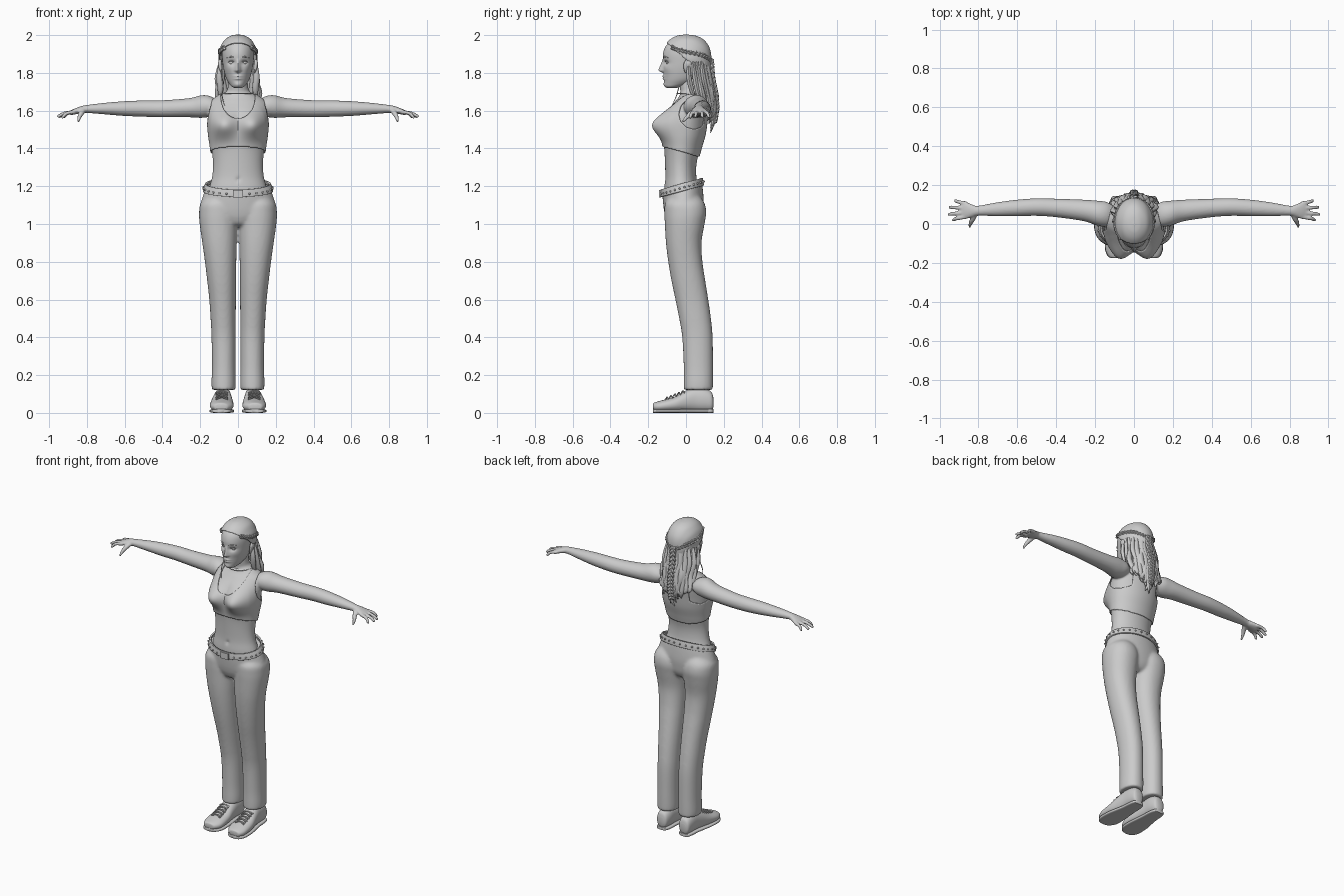
import bpy, bmesh, math, random
from mathutils import Vector

if "Cube" in bpy.data.objects:
    bpy.data.objects.remove(bpy.data.objects["Cube"])

random.seed(4)
exp = math.exp


def clamp(v):
    return max(0.0, min(1.0, v))


def spline(rows, k):
    """Catmull-Rom interpolation of a list of equal-length tuples."""
    p = [rows[0]] + list(rows) + [rows[-1]]
    out = []
    for i in range(1, len(p) - 2):
        for j in range(k):
            t = j / k
            out.append([0.5 * (2 * b + (c - a) * t + (2 * a - 5 * b + 4 * c - d) * t * t
                               + (3 * b - a - 3 * c + d) * t ** 3)
                        for a, b, c, d in zip(p[i - 1], p[i], p[i + 1], p[i + 2])])
    return out + [list(rows[-1])]


def skin(bm, rings, keep=None, caps=True):
    """Bridge rings of points into a tube, optionally keeping only some faces."""
    vs = [[bm.verts.new(c) for c in r] for r in rings]
    n = len(vs[0])
    for a, b in zip(vs, vs[1:]):
        for j in range(n):
            q = (a[j], a[(j + 1) % n], b[(j + 1) % n], b[j])
            if keep is None or all(keep(*v.co) for v in q):
                bm.faces.new(q)
    if caps:
        bm.faces.new(vs[0][::-1])
        bm.faces.new(vs[-1])
    if keep:
        bmesh.ops.delete(bm, geom=[v for r in vs for v in r if not v.link_faces], context='VERTS')
        for _ in range(5):  # even out the trimmed border
            new = {}
            for v in bm.verts:
                nb = [e.other_vert(v).co for e in v.link_edges if e.is_boundary]
                if len(nb) == 2:
                    new[v] = v.co * .4 + (nb[0] + nb[1]) * .3
            for v, co in new.items():
                v.co = co


def loft(bm, rows, axis='z', n=48, k=6, p=2.0, deform=None, keep=None, caps=True):
    """Rows are (position on axis, min u, max u, min v, max v) of rounded sections."""
    order = {'x': (0, 1, 2), 'y': (1, 0, 2), 'z': (2, 0, 1)}[axis]
    rings = []
    for s, u0, u1, v0, v1 in spline(rows, k):
        ring = []
        for j in range(n):
            a = 2 * math.pi * j / n
            c, d = [math.copysign(abs(f(a)) ** (2 / p), f(a)) for f in (math.cos, math.sin)]
            co = Vector()
            for i, val in zip(order, (s, (u0 + u1) / 2 + (u1 - u0) / 2 * c, (v0 + v1) / 2 + (v1 - v0) / 2 * d)):
                co[i] = val
            ring.append(deform(*co) if deform else co)
        rings.append(ring)
    skin(bm, rings, keep, caps)


def sweep(bm, rows, n=8, k=4, flat=1.0, ref=(0, 1, 0)):
    """Rows are (x, y, z, radius) along a path."""
    pts = spline(rows, k)
    pos = [Vector(q[:3]) for q in pts]
    rings = []
    for i, q in enumerate(pts):
        t = (pos[min(i + 1, len(pos) - 1)] - pos[max(i - 1, 0)]).normalized()
        side = t.cross(Vector(ref)).normalized()
        up = side.cross(t)
        rings.append([pos[i] + q[3] * (side * math.cos(a) + up * flat * math.sin(a))
                      for a in (2 * math.pi * j / n for j in range(n))])
    skin(bm, rings)


def mirror(bm):
    for v in bmesh.ops.duplicate(bm, geom=bm.verts[:] + bm.edges[:] + bm.faces[:])['geom']:
        if isinstance(v, bmesh.types.BMVert):
            v.co.x *= -1


def make(name, bm, voxel=0, thick=0):
    bmesh.ops.recalc_face_normals(bm, faces=bm.faces[:])
    me = bpy.data.meshes.new(name)
    bm.to_mesh(me)
    bm.free()
    ob = bpy.data.objects.new(name, me)
    bpy.context.collection.objects.link(ob)
    bpy.ops.object.select_all(action='DESELECT')
    ob.select_set(True)
    bpy.context.view_layer.objects.active = ob
    bpy.ops.object.shade_smooth_by_angle(angle=math.radians(50))
    if voxel:
        m = ob.modifiers.new('blend', 'REMESH')
        m.mode, m.voxel_size, m.use_smooth_shade = 'VOXEL', voxel, True
        ob.modifiers.new('soften', 'SMOOTH').iterations = 4
    if thick:
        m = ob.modifiers.new('thickness', 'SOLIDIFY')
        m.thickness, m.offset = thick, 0


def sym(rows, grow=0.0):
    return [(z, -w - grow, w + grow, f - grow, b + grow) for z, w, f, b in rows]


# body: torso with neck, arms and fingers blended together
TORSO = [(1.10, .165, -.11, .08), (1.18, .155, -.115, .068), (1.25, .137, -.11, .055), (1.32, .132, -.111, .056),
         (1.40, .14, -.115, .075), (1.47, .15, -.12, .095), (1.54, .156, -.115, .106), (1.60, .156, -.092, .114),
         (1.645, .143, -.06, .11), (1.675, .105, -.037, .1), (1.70, .064, -.03, .085), (1.73, .053, -.034, .072),
         (1.79, .051, -.04, .07)]


def bust(x, y, z):
    f = exp(-((abs(x) - .08) / .068) ** 2 - ((z - 1.525) / .066) ** 2) * clamp((-y - .01) / .05)
    navel = .008 * exp(-(x / .01) ** 2 - ((z - 1.235) / .012) ** 2) * (y < 0)
    return Vector((x, y - .066 * f + navel, z))


bm = bmesh.new()
loft(bm, [(.10, .01, .09, 1.60, 1.645), (.14, -.012, .113, 1.572, 1.674), (.19, -.008, .12, 1.562, 1.682),
          (.26, .015, .125, 1.565, 1.666), (.4, .035, .13, 1.565, 1.655), (.5, .042, .132, 1.568, 1.654),
          (.6, .04, .125, 1.572, 1.65), (.7, .04, .112, 1.58, 1.642), (.8, .043, .094, 1.588, 1.63),
          (.83, .037, .1, 1.586, 1.624), (.86, .026, .113, 1.581, 1.613), (.882, .026, .117, 1.577, 1.603),
          (.89, .035, .11, 1.58, 1.598)], 'x', 32)
for y0, tx, ty, tz in ((.107, .925, .12, 1.566), (.083, .953, .086, 1.566), (.058, .957, .05, 1.567),
                       (.036, .935, .022, 1.562)):
    sweep(bm, [(.865, y0, 1.594, .011), ((tx + .88) / 2, (y0 + ty) / 2, 1.586, .0098),
               (tx - .006, ty, tz + .003, .009), (tx, ty, tz, .005)], 10, ref=(0, 0, 1))
sweep(bm, [(.815, .052, 1.603, .013), (.83, .025, 1.585, .014), (.842, 0, 1.56, .010), (.846, -.018, 1.54, .006)], 10,
      ref=(1, 0, 0))
mirror(bm)
loft(bm, sym(TORSO), n=64, deform=bust)
make('body', bm, voxel=.0055)

# cropped top: an offset of the torso, trimmed by neckline, armholes and hem


def top_area(x, y, z):
    if z < 1.372 - .29 * y or z > 1.69:
        return False
    if abs(x) > .09 and ((y - .042) / .075) ** 2 + ((z - 1.585) / .078) ** 2 < 1:
        return False
    zc, h = (1.68, .12) if y < .03 else (1.69, .09)
    return (x / .088) ** 2 + ((z - zc) / h) ** 2 > 1


bm = bmesh.new()
loft(bm, sym(TORSO, .006), n=140, k=13, deform=bust, keep=top_area, caps=False)
make('crop_top', bm, thick=.005)

# trousers


def tilt(x, y, z):
    return Vector((x, y, z + .29 * (y + .025) * clamp((z - 1.06) / .12)))


bm = bmesh.new()
loft(bm, [(.122, .014, .138, -.012, .142), (.16, .012, .14, -.012, .143), (.25, .013, .138, -.012, .143),
          (.4, .012, .14, -.02, .141), (.5, .012, .145, -.036, .132), (.6, .011, .152, -.056, .118),
          (.7, .01, .163, -.077, .102), (.8, .009, .175, -.094, .087), (.9, .007, .189, -.106, .082),
          (1.0, .002, .203, -.112, .098), (1.06, 0, .206, -.114, .107), (1.11, .01, .198, -.11, .098),
          (1.15, .04, .16, -.08, .07)], n=48, p=2.15)
mirror(bm)
loft(bm, sym([(.985, .06, -.06, .05), (1.0, .12, -.09, .07), (1.03, .18, -.106, .085), (1.06, .203, -.114, .09),
              (1.10, .2, -.119, .094), (1.15, .184, -.123, .09), (1.20, .168, -.126, .082)]), n=64, deform=tilt)
make('trousers', bm, voxel=.009)

# belt with studs and buckle
bm = bmesh.new()
loft(bm, sym([(1.172, .181, -.131, .09), (1.19, .177, -.131, .088), (1.212, .168, -.129, .084)]), n=72, deform=tilt,
     caps=False)
make('belt', bm, thick=.01)
bm = bmesh.new()
for i in range(28):
    a = 2 * math.pi * (i + .5) / 28
    s = bmesh.ops.create_uvsphere(bm, u_segments=8, v_segments=6, radius=.0055)['verts']
    bmesh.ops.translate(bm, verts=s, vec=tilt(.184 * math.cos(a), -.021 + .116 * math.sin(a), 1.19))
make('belt_studs', bm)
bm = bmesh.new()
s = bmesh.ops.create_cube(bm, size=1)['verts']
bmesh.ops.scale(bm, verts=s, vec=(.055, .012, .04))
bmesh.ops.translate(bm, verts=s, vec=(0, -.138, 1.16))
make('buckle', bm)

# shoes with soles and laces
SHOE = [(-.175, .075, .105, .025, .045), (-.168, .05, .13, .012, .054), (-.13, .026, .147, .006, .066),
        (-.06, .024, .146, .006, .086), (0, .03, .135, .006, .118), (.05, .034, .126, .006, .135),
        (.1, .036, .122, .006, .13), (.135, .045, .115, .01, .11), (.145, .06, .1, .03, .08)]
bm = bmesh.new()
loft(bm, SHOE, 'y', 32, p=2.2)
mirror(bm)
make('shoes', bm)
bm = bmesh.new()
loft(bm, [(y, a - .002, b + .002, 0, .02) for y, a, b, c, d in SHOE], 'y', 32, p=4)
mirror(bm)
make('soles', bm)
bm = bmesh.new()
for i in range(5):
    y, z = -.1 + .021 * i, .077 + .0085 * i
    for e in (-.008, .008):
        sweep(bm, [(.055, y - e, z - .005, .004), (.086, y, z + .005, .004), (.117, y + e, z - .005, .004)], 6,
              ref=(0, 0, 1))
mirror(bm)
make('laces', bm)

# head with sculpted face


def face(x, y, z):
    w, ax = clamp((-y - .04) / .04), abs(x)
    s = clamp((1.876 - z) / .064) if z > 1.812 else clamp(1 - (1.812 - z) / .014)
    d = -.027 * s * exp(-(x / (.008 + .006 * s)) ** 2)
    d += .012 * exp(-((ax - .034) / .018) ** 2 - ((z - 1.855) / .013) ** 2)
    d -= .007 * exp(-(x / .02) ** 2) * (exp(-((z - 1.782) / .005) ** 2) + exp(-((z - 1.769) / .006) ** 2))
    d -= .005 * exp(-(x / .022) ** 2 - ((z - 1.737) / .012) ** 2)
    d -= .004 * exp(-((ax - .048) / .02) ** 2 - ((z - 1.822) / .02) ** 2)
    return Vector((x, y + d * w, z))


bm = bmesh.new()
loft(bm, sym([(1.72, .018, -.1, -.05), (1.728, .034, -.11, -.02), (1.745, .048, -.115, .03), (1.77, .062, -.117, .07),
              (1.81, .074, -.12, .095), (1.85, .081, -.121, .11), (1.90, .085, -.122, .12), (1.94, .08, -.108, .11),
              (1.97, .06, -.078, .085), (1.985, .03, -.04, .05)]), n=120, k=10, deform=face)
make('head', bm)
bm = bmesh.new()
s = bmesh.ops.create_uvsphere(bm, u_segments=16, v_segments=12, radius=.0125)['verts']
bmesh.ops.translate(bm, verts=s, vec=(.034, -.0915, 1.855))
mirror(bm)
make('eyes', bm)
bm = bmesh.new()
sweep(bm, [(.016, -.107, 1.856, .002), (.034, -.109, 1.864, .003), (.053, -.096, 1.857, .002)], ref=(0, 0, 1))
sweep(bm, [(.016, -.119, 1.879, .002), (.036, -.113, 1.886, .003), (.06, -.092, 1.879, .001)], ref=(0, 0, 1))
mirror(bm)
make('eyelids_and_brows', bm)
bm = bmesh.new()
loft(bm, [(1.80, .082, .09, -.005, .01), (1.82, .084, .1, -.012, .022), (1.85, .086, .106, -.012, .03),
          (1.87, .088, .1, 0, .022)], n=16)
mirror(bm)
make('ears', bm)

# hair: combed cap cut along the hairline


def comb(x, y, z):
    r = 1 + .008 * math.sin(22 * math.atan2(x, z - 1.8)) * clamp((z - 1.75) / .1)
    return Vector((x * r, y, z))


bm = bmesh.new()
loft(bm, sym([(1.69, .08, -.05, .14), (1.74, .09, -.1, .13), (1.80, .096, -.12, .126), (1.85, .099, -.127, .13),
              (1.90, .099, -.127, .13), (1.94, .089, -.113, .118), (1.975, .066, -.082, .09), (1.994, .035, -.045, .05),
              (2.0, .004, -.005, .005)]), n=110, k=9, deform=comb,
     keep=lambda x, y, z: (z > 1.865 - .9 * y and z > 1.8) or y > .015 + .6 * max(0, 1.8 - z))
make('hair_cap', bm, thick=.006)

# hair: loose wavy locks down the back and beside the neck
bm = bmesh.new()
R = random.uniform
for layer in range(2):
    for i in range(13):
        u = -1 + i / 6
        b = math.sqrt(max(0, 1 - u * u * .85))
        end = 1.475 + .13 * abs(u) ** 1.5 + R(0, .05) + .02 * layer
        x, y, w = .088 * u, .02 + .095 * b - .02 * layer, R(-.012, .012)
        sweep(bm, [(x, y, 1.86, .012), (x * 1.08 + w, y + .012, 1.77, .019), (x * 1.12 - w, y + .03, 1.69, .02),
                   (x * 1.05 + w, .085 + .065 * b - .015 * layer, 1.61, .018),
                   (x - w, .1 + .045 * b - .015 * layer, (end + 1.6) / 2, .015),
                   (x * .9 + w, .13 - .01 * layer, end, .003)], 8, flat=.7)
for s in (-1, 1):
    sweep(bm, [(.09 * s, .015, 1.86, .01), (.098 * s, .015, 1.78, .016), (.092 * s, .03, 1.71, .016),
               (.1 * s, .045, 1.665, .004)], flat=.8)
sweep(bm, [(-.088, 0, 1.8, .002), (-.078, -.035, 1.73, .0025), (-.084, -.05, 1.68, .0025), (-.07, -.075, 1.625, .001)], 6)
make('hair_locks', bm)

# hair: plaits from the temples to the back, then one hanging down
bm = bmesh.new()


def plait(path, r, turns, ref):
    pts = spline(path, 14)
    for ph in range(3):
        rows = []
        for i, q in enumerate(pts):
            c = Vector(q)
            t = (Vector(pts[min(i + 1, len(pts) - 1)]) - Vector(pts[max(i - 1, 0)])).normalized()
            out = Vector((c.x, c.y, 0)).normalized()
            a = 2 * math.pi * (turns * i / len(pts) + ph / 3)
            c += t.cross(out) * r * math.sin(a) + out * r * .5 * math.sin(2 * a)
            rows.append((*c, r * .75))
        sweep(bm, rows, 6, 1, ref=ref)


for s in (-1, 1):
    plait([(.07 * s, -.075, 1.935), (.097 * s, -.01, 1.915), (.08 * s, .085, 1.895), (.02 * s, .13, 1.865)], .008, 5,
          (0, .3, 1))
plait([(0, .134, 1.87), (0, .14, 1.78), (0, .158, 1.69), (0, .162, 1.61), (0, .15, 1.54)], .013, 5, (0, 1, 0))
make('hair_plaits', bm)
